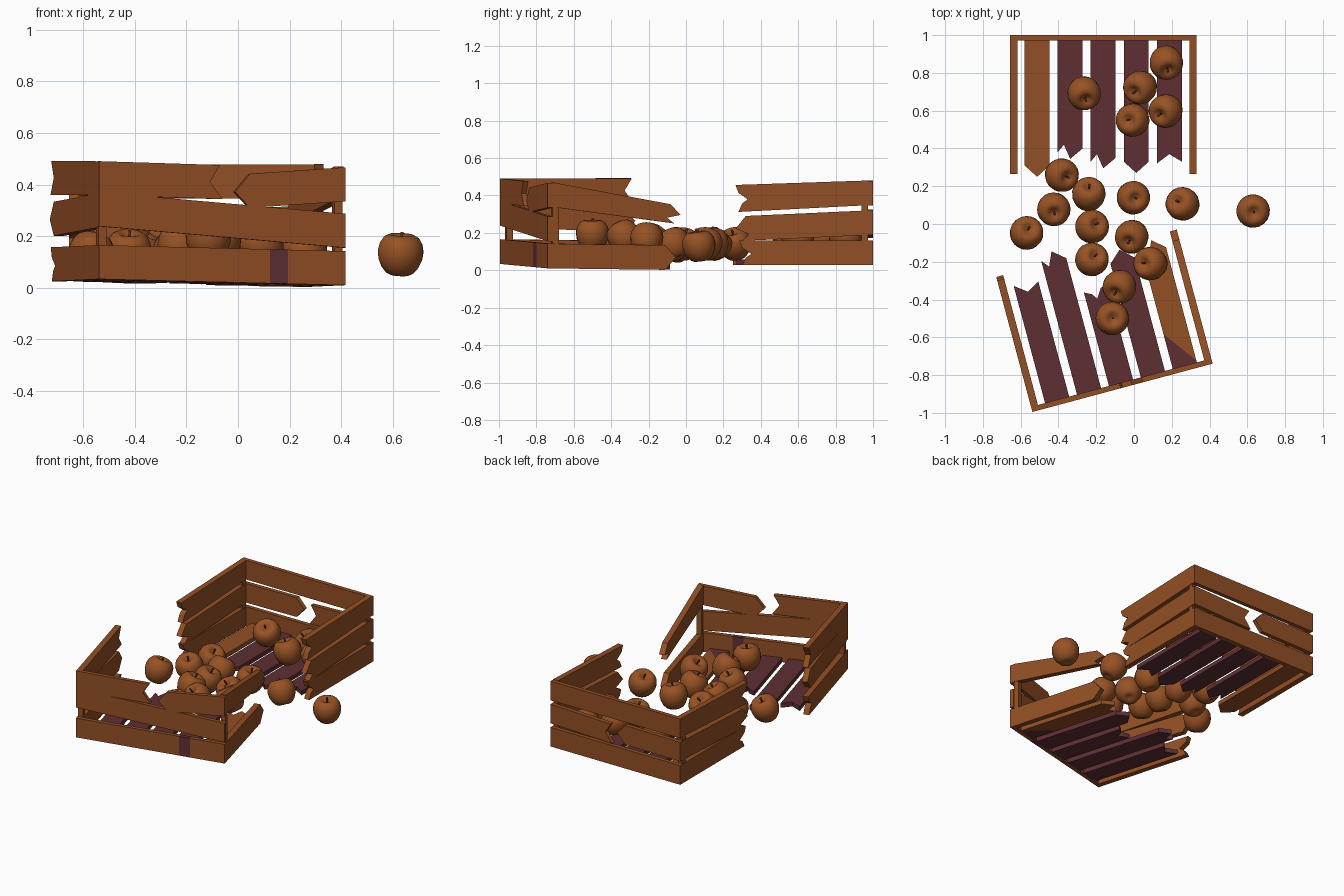
import bpy, bmesh, math, random
from mathutils import Matrix, Vector, Euler

if "Cube" in bpy.data.objects:
    bpy.data.objects.remove(bpy.data.objects["Cube"])

random.seed(4)


def material(name, rgb):
    m = bpy.data.materials.new(name)
    m.diffuse_color = (*rgb, 1)
    m.use_nodes = True
    m.node_tree.nodes["Principled BSDF"].inputs["Base Color"].default_value = m.diffuse_color
    return m


WOOD = material("brown_wood", (0.29, 0.078, 0.018))
DARK = material("dark_red_wood", (0.112, 0.028, 0.033))
FRUIT = material("brown_apple", (0.31, 0.085, 0.018))

# Broken plank ends: (fraction across, offset along)
FLAT = [(0, 0), (1, 0)]
NOTCH = [(0, 0.03), (0.5, -0.02), (1, 0.02)]
TIP = [(0, -0.03), (0.5, 0.03), (1, -0.03)]
JAG = [(0, 0.01), (0.25, -0.03), (0.5, 0.045), (1, -0.01)]
JAG2 = [(0, 0.02), (0.3, 0.0), (0.45, -0.03), (0.7, 0.02), (1, 0.035)]


def plank(name, frame, a, b, across, width, normal, thick, end=FLAT, end_width=None,
          mat=WOOD, cuts=(), rule=None):
    """Plank from a to b in crate coordinates, with a broken far end."""
    a, b = Vector(a), Vector(b)
    length, d = (b - a).length, (b - a).normalized()
    across, normal = Vector(across), Vector(normal)
    ew = end_width or width
    outline = [(0, 0)] + [(length + o, f * ew) for f, o in end] + [(0, width)]
    bm = bmesh.new()
    face = bm.faces.new([bm.verts.new((s, t, 0)) for s, t in outline])
    ext = bmesh.ops.extrude_face_region(bm, geom=[face])
    for v in ext["geom"]:
        if isinstance(v, bmesh.types.BMVert):
            v.co.z += thick
    # painted patches: cut the plank, then colour faces by position
    for co, no in cuts:
        bmesh.ops.bisect_plane(bm, geom=bm.verts[:] + bm.edges[:] + bm.faces[:],
                               plane_co=co, plane_no=no)
    if rule:
        for f in bm.faces:
            c = f.calc_center_median()
            f.material_index = 1 if rule(c.x, c.y) else 0
    for v in bm.verts:
        v.co = frame @ (a + d * v.co.x + across * v.co.y + normal * v.co.z)
    bmesh.ops.recalc_face_normals(bm, faces=bm.faces[:])
    me = bpy.data.meshes.new(name)
    bm.to_mesh(me)
    bm.free()
    me.materials.append(mat)
    me.materials.append(DARK)
    ob = bpy.data.objects.new(name, me)
    bpy.context.collection.objects.link(ob)
    return ob


U, V, Z = (1, 0, 0), (0, 1, 0), (0, 0, 1)
W, T, S = 0.988, 0.028, 0.038   # crate width, end wall and side wall thickness


def end_board(name, fr, u0, z0, u1, z1, end=FLAT, **kw):
    plank(name, fr, (u0, 0, z0), (u1, 0, z1), Z, 0.132, V, T, end, **kw)


def side_board(name, fr, right, z0, v1, z1, end, **kw):
    u = W - S if right else 0
    plank(name, fr, (u, T, z0), (u, v1, z1), Z, 0.132, U, S, end, **kw)


def posts(name, fr):
    for side, u in (("left", 0.004), ("right", W - 0.036)):
        plank(f"{name}_{side}_post", fr, (u, T, 0.005), (u, T, 0.445), U, 0.032, V, 0.035)


def floor(name, fr, ends, mats, special=None):
    for i, ((v1, end), mat) in enumerate(zip(ends, mats)):
        u = 0.077 + 0.175 * i
        kw = special if special and i == 4 else {}
        plank(f"{name}_floor_{i + 1}", fr, (u, T, 0), (u, v1, 0), U, 0.132, Z, 0.03,
              end, mat=mat, **kw)


# Back half of the crate (v runs towards the front)
back = Matrix(((1, 0, 0, -0.656), (0, -1, 0, 1.0), (0, 0, 1, 0.028), (0, 0, 0, 1)))
end_board("back_wall_bottom", back, 0, 0, W, 0)
end_board("back_wall_middle_left", back, 0, 0.16, 0.45, 0.165, TIP)
end_board("back_wall_middle_right", back, W, 0.16, 0.55, 0.145, NOTCH)
end_board("back_wall_top", back, 0, 0.32, W, 0.318)
for right, tag in ((False, "left"), (True, "right")):
    side_board(f"back_{tag}_bottom", back, right, 0, 0.68, 0, JAG2)
    side_board(f"back_{tag}_middle", back, right, 0.16, 0.69, 0.13, JAG)
    side_board(f"back_{tag}_top", back, right, 0.32, 0.70, 0.285, JAG2, end_width=0.145)
posts("back", back)
floor("back", back, [(0.72, TIP), (0.61, JAG), (0.66, JAG), (0.70, TIP), (0.65, NOTCH)],
      [WOOD, DARK, DARK, DARK, DARK])

# Front half, swung round and slightly tilted
c, s = math.cos(math.radians(15)), math.sin(math.radians(15))
front = Matrix(((c, -s, 0, -0.538), (s, c, 0, -0.995),
                (-0.024, -0.012, 1, 0.034), (0, 0, 0, 1)))
end_board("front_wall_bottom", front, 0, 0, W, 0,
          cuts=[((0.685, 0, 0), (1, 0, 0)), ((0.757, 0, 0), (1, 0, 0))],
          rule=lambda x, y: 0.685 < x < 0.757)
end_board("front_wall_middle", front, 0, 0.205, W, 0.145)
end_board("front_wall_top_left", front, 0, 0.325, 0.465, 0.322, NOTCH)
end_board("front_wall_top_right", front, W, 0.325, 0.575, 0.288, TIP)
side_board("front_left_bottom", front, False, 0, 0.69, 0, JAG2)
side_board("front_left_middle", front, False, 0.2, 0.71, 0.175, TIP)
side_board("front_left_top", front, False, 0.325, 0.70, 0.335, NOTCH)
side_board("front_right_bottom", front, True, 0, 0.68, 0, TIP)
side_board("front_right_top", front, True, 0.328, 0.69, 0.25, JAG, end_width=0.1)
posts("front", front)
# last floor board is brown with a dark corner, split on a slant
slant = ((0.19, 0, 0), (0.132, 0.18, 0))
floor("front", front, [(0.64, NOTCH), (0.75, JAG), (0.52, JAG2), (0.68, TIP), (0.67, JAG)],
      [DARK, DARK, DARK, DARK, WOOD],
      dict(cuts=[slant], rule=lambda x, y: (x - 0.19) * 0.132 + y * 0.18 < 0))


# Apple: turned profile with dimples, plus a short stem
def apple_mesh():
    prof = [(0, 0.052), (0.012, 0.056), (0.028, 0.070), (0.048, 0.077), (0.068, 0.066),
            (0.083, 0.042), (0.089, 0.012), (0.085, -0.020), (0.072, -0.050),
            (0.054, -0.072), (0.036, -0.081), (0.020, -0.078), (0, -0.070)]
    bm = bmesh.new()
    vs = [bm.verts.new((r, 0, z)) for r, z in prof]
    es = [bm.edges.new(p) for p in zip(vs, vs[1:])]
    bmesh.ops.spin(bm, geom=vs + es, cent=(0, 0, 0), axis=(0, 0, 1), dvec=(0, 0, 0),
                   angle=math.tau, steps=20, use_duplicate=False)
    bmesh.ops.remove_doubles(bm, verts=bm.verts[:], dist=0.0005)
    bmesh.ops.recalc_face_normals(bm, faces=bm.faces[:])
    n = len(bm.faces)
    bmesh.ops.create_cone(bm, cap_ends=True, segments=6, radius1=0.004, radius2=0.006,
                          depth=0.036, matrix=Matrix.Translation((0.002, 0, 0.069)))
    bm.faces.ensure_lookup_table()
    for f in bm.faces:
        f.material_index = 0 if f.index < n and f.index >= 0 else 1
    for i, f in enumerate(bm.faces):
        f.smooth = True
        f.material_index = 0 if i < n else 1
    me = bpy.data.meshes.new("apple")
    bm.to_mesh(me)
    bm.free()
    me.materials.append(FRUIT)
    me.materials.append(DARK)
    return me


# Spilled apples, grouped by resting height
piles = {
    0.178: [(-0.265, 0.695), (0.17, 0.857), (0.035, 0.725), (-0.005, 0.55), (0.17, 0.60),
            (-0.075, -0.33)],
    0.14: [(-0.385, 0.26), (-0.425, 0.08), (-0.24, 0.155), (-0.005, 0.14), (0.26, 0.105),
           (-0.225, -0.015), (-0.01, -0.065)],
    0.13: [(-0.57, -0.05), (0.63, 0.07)],
    0.165: [(-0.225, -0.19), (0.09, -0.21)],
    0.19: [(-0.115, -0.50)],
}
mesh = apple_mesh()
k = 0
for z, spots in piles.items():
    for x, y in spots:
        k += 1
        ob = bpy.data.objects.new(f"apple_{k}", mesh)
        ob.location = (x, y, z)
        ob.rotation_euler = Euler((random.uniform(-0.6, 0.6), random.uniform(-0.6, 0.6),
                                   random.uniform(0, 6.28)))
        bpy.context.collection.objects.link(ob)
